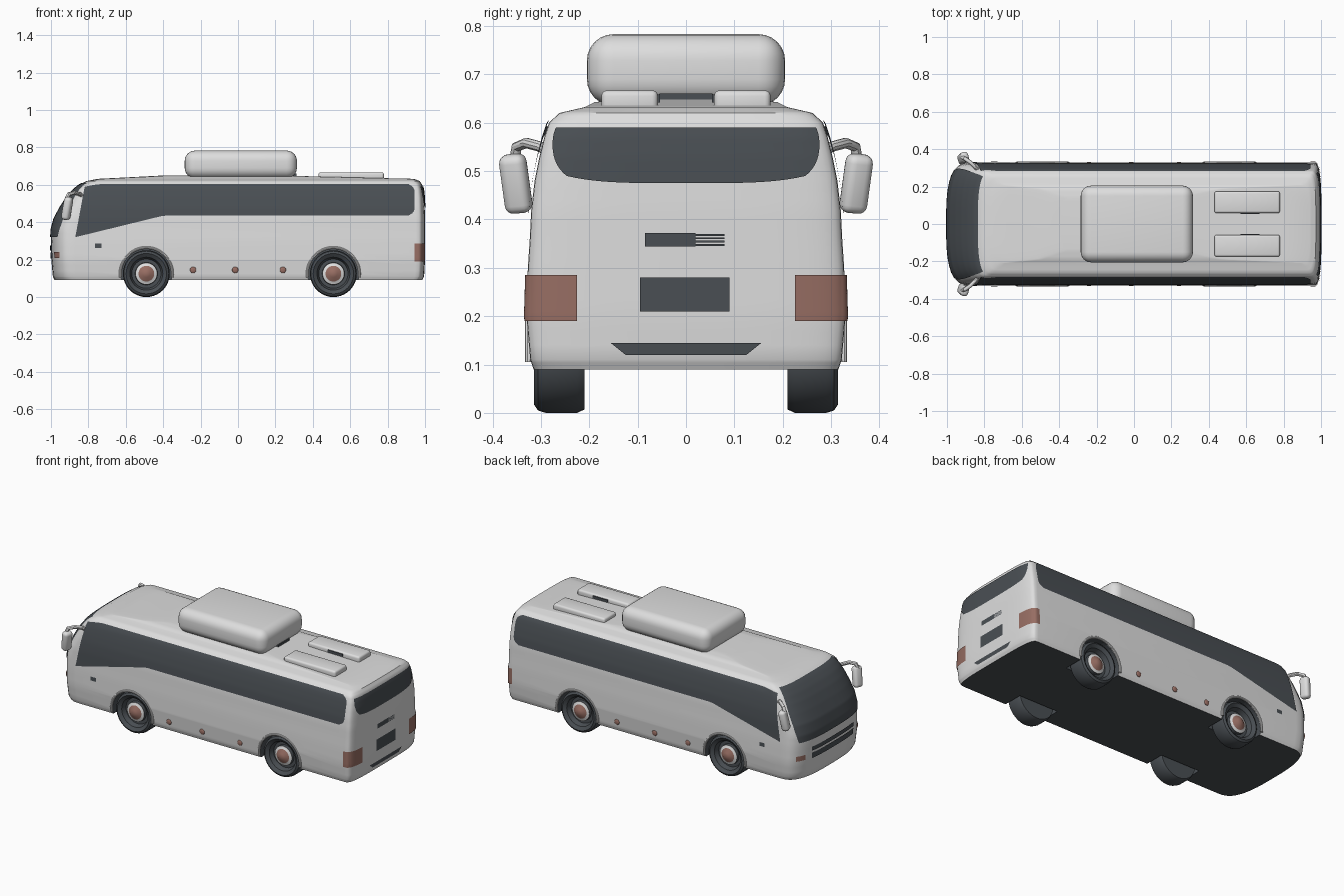
import bpy, bmesh, math
from mathutils import Vector

if "Cube" in bpy.data.objects:
    bpy.data.objects.remove(bpy.data.objects["Cube"])

def material(name, rgb):
    m = bpy.data.materials.new(name)
    m.diffuse_color = (*rgb, 1)
    m.use_nodes = True
    m.node_tree.nodes["Principled BSDF"].inputs["Base Color"].default_value = m.diffuse_color
    return m

WHITE = material("body_white", (0.73, 0.73, 0.73))
DARK = material("dark_glass_and_rubber", (0.068, 0.078, 0.088))
BROWN = material("lamp_brown", (0.31, 0.155, 0.125))

def finish(name, bm, mats, angle=35, recalc=True):
    if recalc:
        bmesh.ops.recalc_face_normals(bm, faces=bm.faces)
    me = bpy.data.meshes.new(name)
    bm.to_mesh(me)
    bm.free()
    ob = bpy.data.objects.new(name, me)
    bpy.context.collection.objects.link(ob)
    for m in mats:
        me.materials.append(m)
    smooth(ob, angle)
    return ob

def smooth(ob, angle=35):
    bpy.ops.object.select_all(action='DESELECT')
    ob.select_set(True)
    bpy.context.view_layer.objects.active = ob
    bpy.ops.object.shade_smooth_by_angle(angle=math.radians(angle))

# Hull: height, front x, rear x, half width, depth of the rounded nose
HULL = [(.09, -.98, .985, .315, .13), (.11, -.99, .995, .322, .13), (.2, -.998, 1, .33, .13),
        (.3, -1, 1, .327, .13), (.36, -.998, 1, .323, .13), (.42, -.982, 1, .32, .13),
        (.48, -.95, .998, .313, .125), (.53, -.918, .996, .303, .11), (.57, -.885, .992, .293, .09),
        (.6, -.85, .985, .283, .07), (.62, -.81, .972, .262, .06), (.632, -.75, .94, .21, .06),
        (.642, -.55, .5, .19, .06), (.65, -.4, .24, .14, .06)]
REAR = .05

def hull(z):
    for a, b in zip(HULL, HULL[1:]):
        if z <= b[0]:
            t = (z - a[0]) / (b[0] - a[0])
            return [p + (q - p) * t for p, q in zip(a[1:], b[1:])]
    return HULL[-1][1:]

def side_y(x, z):
    xf, xb, w, d = hull(z)
    if x < xf + d:
        return w * (1 - min(1, (xf + d - x) / d) ** 3) ** (1 / 3)
    if x > xb - REAR:
        return w * (1 - min(1, (x - xb + REAR) / REAR) ** 4) ** .25
    return w

def front_x(y, z):
    xf, xb, w, d = hull(z)
    return xf + d - d * (1 - min(1, abs(y) / w) ** 3) ** (1 / 3)

def rear_x(y, z):
    xf, xb, w, d = hull(z)
    return xb - REAR + REAR * (1 - min(1, abs(y) / w) ** 4) ** .25

def outline(z, n=24):
    xf, xb, w, d = hull(z)
    pts = []
    for cx, depth, sgn, p in ((xf + d, d, -1, 2 / 3), (xb - REAR, REAR, 1, .5)):
        for i in range(n + 1):
            a = math.pi * (i / n - .5)
            s, c = math.sin(a), max(0, math.cos(a))
            y = math.copysign(abs(s) ** p, s) * w
            pts.append((cx + sgn * depth * c ** p, -sgn * y, z))
    return pts

# Body shell lofted upward
bm = bmesh.new()
levels = [a[0] + (b[0] - a[0]) * k / 3 for a, b in zip(HULL, HULL[1:]) for k in range(3)] + [.65]
rings = [[bm.verts.new(p) for p in outline(z)] for z in levels]
for a, b in zip(rings, rings[1:]):
    for i in range(len(a)):
        j = (i + 1) % len(a)
        bm.faces.new((a[i], a[j], b[j], b[i]))
bm.faces.new(rings[0]).material_index = 1
bm.faces.new(rings[-1])
body = finish("bus_body", bm, [WHITE, DARK])

# Wheel arches cut from the body
AXLES = (-.49, .51)
for ax in AXLES:
    for s in (-1, 1):
        bpy.ops.mesh.primitive_cylinder_add(vertices=48, radius=.137, depth=.2, location=(ax, s * .295, .125),
                                            rotation=(math.pi / 2, 0, 0))
        cut = bpy.context.object
        cut.hide_render = True
        for m in (WHITE, DARK):
            cut.data.materials.append(m)
        for f in cut.data.polygons:
            f.material_index = 1
        mod = body.modifiers.new("arch", 'BOOLEAN')
        mod.object, mod.operation, mod.solver = cut, 'DIFFERENCE', 'EXACT'
        bpy.context.view_layer.objects.active = body
        bpy.ops.object.modifier_apply(modifier=mod.name)
        bpy.data.objects.remove(cut)
smooth(body)

# Thin plate that follows a surface function of (u, v)
def sheet(name, mat, pt, out, nu=16, nv=8):
    bm = bmesh.new()
    g = [[bm.verts.new(pt(i / nu, j / nv)) for j in range(nv + 1)] for i in range(nu + 1)]
    for i in range(nu):
        for j in range(nv):
            bm.faces.new((g[i][j], g[i + 1][j], g[i + 1][j + 1], g[i][j + 1]))
    bm.normal_update()
    if sum((f.normal for f in bm.faces), Vector()).dot(Vector(out)) < 0:
        bmesh.ops.reverse_faces(bm, faces=bm.faces)
    return finish(name, bm, [mat], recalc=False)

def side_sheet(name, mat, s, xz, nu=16, nv=8):
    def pt(u, v):
        x, z = xz(u, v)
        return (x, s * (side_y(x, z) + .005), z)
    sheet(name, mat, pt, (0, s, 0), nu, nv)

def end_sheet(name, mat, rear, yz, nu=24, nv=10):
    def pt(u, v):
        y, z = yz(u, v)
        return (rear_x(y, z) + .004 if rear else front_x(y, z) - .005, y, z)
    sheet(name, mat, pt, (1 if rear else -1, 0, 0), nu, nv)

def rect(a0, a1, b0, b1):
    return lambda u, v: (a0 + (a1 - a0) * u, b0 + (b1 - b0) * v)

# Side glass band that sweeps down toward the nose
def side_glass(u, v):
    x0 = -.87 + .05 * v
    x1 = .945 - .035 * abs(2 * v - 1) ** 6
    x = x0 + (x1 - x0) * u
    low = .435 - .115 * max(0, min(1, (-.4 - x) / .47))
    high = .605 - .025 * max(0, (-.7 - x) / .15) ** 2
    return x, low + (high - low) * v

# Windscreen and rear window
def windscreen(u, v):
    z = .32 + .29 * v
    return (2 * u - 1) * hull(z)[2] * (.93 - .06 * (1 - v) ** 6), z

def rear_glass(u, v):
    s = 2 * u - 1
    low = .475 + .015 * s ** 4
    return s * (.277 - .03 * (1 - v) ** 4 - .008 * v ** 6), low + (.59 - low) * v

end_sheet("windscreen", DARK, False, windscreen, 40, 40)
end_sheet("rear_window", DARK, True, rear_glass, 30, 14)
end_sheet("front_grille_upper", DARK, False, rect(-.2, .2, .25, .275))
end_sheet("front_grille_lower", DARK, False, rect(-.2, .2, .205, .238))
end_sheet("rear_number_panel", DARK, True, rect(-.095, .09, .21, .28))
end_sheet("rear_bumper_slot", DARK, True,
          lambda u, v: ((2 * u - 1) * (.125 + .03 * v), .12 + .024 * v))
end_sheet("rear_vent", DARK, True, rect(-.085, .02, .344, .372))
for i in range(4):
    end_sheet("rear_vent_slat", DARK, True, rect(.02, .08, .345 + .007 * i, .349 + .007 * i), 4, 1)

for s in (-1, 1):
    side_sheet("side_windows", DARK, s, side_glass, 70, 14)
    # Tail lamps wrap the rear corners
    end_sheet("tail_lamp_rear", BROWN, True, rect(s * .225, s * .321, .19, .285))
    side_sheet("tail_lamp_side", BROWN, s, rect(.945, .985, .19, .285))
    end_sheet("front_lamp", BROWN, False, rect(s * .245, s * .3, .21, .24))
    side_sheet("side_badge_panel", DARK, s, rect(-.765, -.73, .262, .285), 2, 2)
    # Small marker lamps on the skirt
    for x in (-.24, -.015, .24):
        bpy.ops.mesh.primitive_uv_sphere_add(segments=16, ring_count=8, radius=.017,
                                             location=(x, s * side_y(x, .145), .145))
        lamp = bpy.context.object
        lamp.name = "marker_lamp"
        lamp.scale.y = .4
        lamp.data.materials.append(BROWN)
        smooth(lamp)

# Wheels: lathe profile (radius, y) from hub outward
WHEEL = [(0, .315), (.02, .312), (.042, .295), (.058, .29), (.06, .272), (.078, .272), (.088, .3),
         (.108, .314), (.12, .306), (.125, .29), (.125, .225), (.118, .21), (0, .21)]
def wheel(ax, s, n=40):
    bm = bmesh.new()
    rows = []
    for r, y in WHEEL:
        k = n if r else 1
        rows.append([bm.verts.new((ax + r * math.cos(2 * math.pi * i / n), s * y,
                                   .125 + r * math.sin(2 * math.pi * i / n))) for i in range(k)])
    for q, (a, b) in enumerate(zip(rows, rows[1:])):
        for i in range(n):
            j = (i + 1) % n
            ring = [a[i % len(a)], a[j % len(a)], b[j % len(b)], b[i % len(b)]]
            f = bm.faces.new(list(dict.fromkeys(ring)))
            f.material_index = 2 if q < 2 else 1 if q == 2 else 0
    finish("wheel", bm, [DARK, WHITE, BROWN])

# Round tube along a path
def tube(name, pts, radius, mat):
    cu = bpy.data.curves.new(name, 'CURVE')
    cu.dimensions, cu.bevel_depth, cu.bevel_resolution, cu.use_fill_caps = '3D', radius, 3, True
    sp = cu.splines.new('POLY')
    sp.points.add(len(pts) - 1)
    for p, c in zip(sp.points, pts):
        p.co = (*c, 1)
    cu.materials.append(mat)
    ob = bpy.data.objects.new(name, cu)
    bpy.context.collection.objects.link(ob)
    bpy.ops.object.select_all(action='DESELECT')
    ob.select_set(True)
    bpy.context.view_layer.objects.active = ob
    bpy.ops.object.convert(target='MESH')
    smooth(bpy.context.object)

# Box with rounded edges
def box(name, mat, lo, hi, bevel, seg=4):
    bm = bmesh.new()
    bmesh.ops.create_cube(bm, size=1)
    for v in bm.verts:
        v.co = [(a + b) / 2 + c * (b - a) for a, b, c in zip(lo, hi, v.co)]
    if bevel:
        bmesh.ops.bevel(bm, geom=bm.edges[:], offset=bevel, segments=seg, profile=.5, affect='EDGES')
    return finish(name, bm, [mat], 50)

for s in (-1, 1):
    for ax in AXLES:
        wheel(ax, s)
        arc = [math.radians(-8 + 196 * i / 32) for i in range(33)]
        tube("arch_lip", [(ax + .139 * math.cos(a), s * .325, .125 + .139 * math.sin(a)) for a in arc], .008, WHITE)
    # Mirrors on curved arms
    tube("mirror_arm", [(-.825, s * .28, .535), (-.845, s * .3, .55), (-.875, s * .33, .558),
                        (-.905, s * .35, .55), (-.918, s * .355, .52)], .011, WHITE)
    m = box("mirror_housing", WHITE, (-.022, -.028, -.062), (.022, .028, .062), .018)
    m.location = (-.913, s * .352, .474)
    m.rotation_euler = (s * -.08, .2, s * .3)
    # Roof hatches with a dark inner vent
    box("roof_hatch", WHITE, (.43, min(s * .058, s * .175), .62), (.78, max(s * .058, s * .175), .667), .012, 3)
    box("hatch_vent", DARK, (.57, min(s * .054, s * .06), .642), (.67, max(s * .054, s * .06), .658), 0)

# Roof air conditioner pod
box("roof_pod", WHITE, (-.285, -.205, .635), (.315, .205, .783), .055, 6)
box("pod_rear_vent", DARK, (.27, -.055, .638), (.312, .055, .66), 0)
box("pod_rear_lamp", BROWN, (.27, -.045, .64), (.316, .045, .645), 0)
